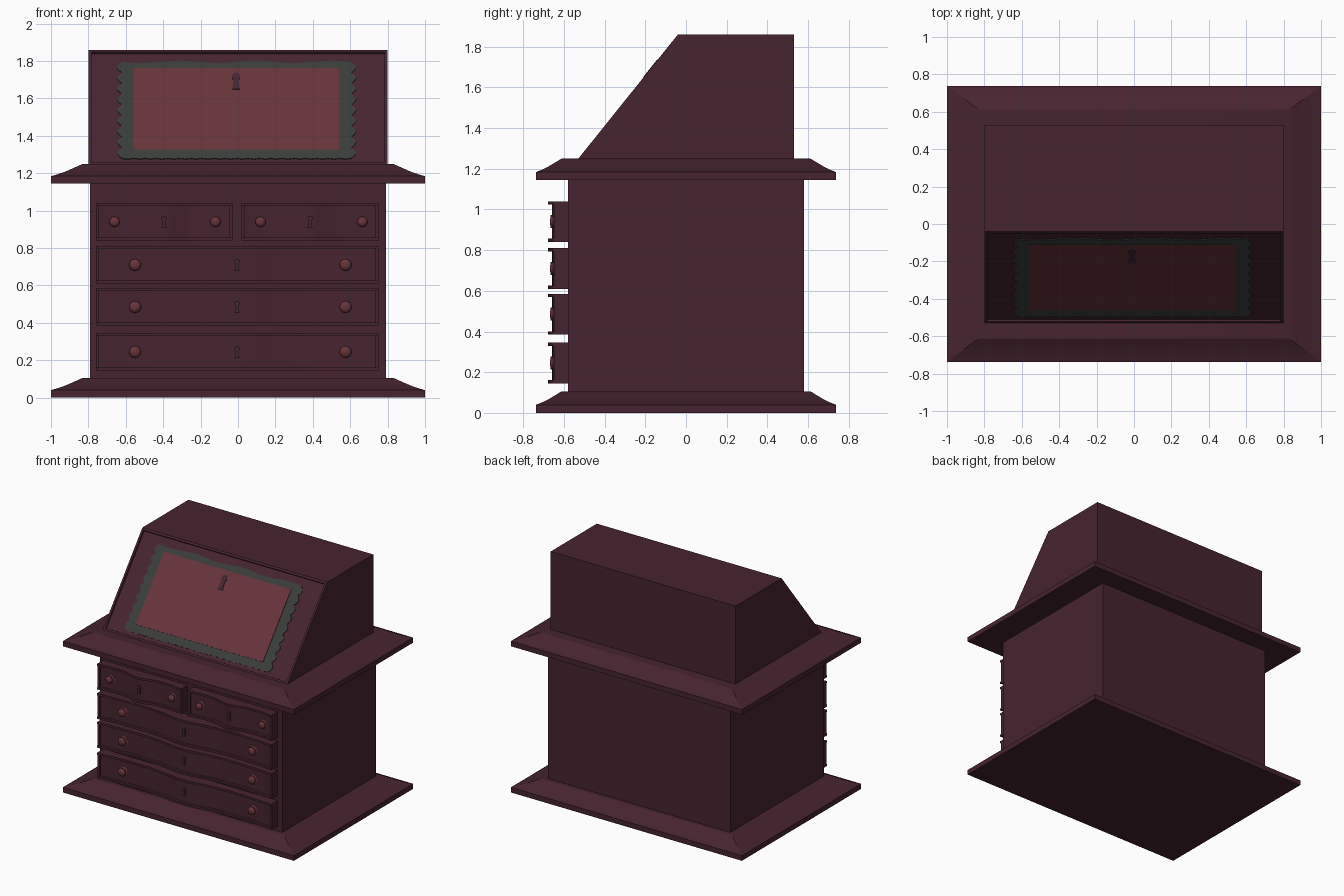
import bpy, bmesh, math
from mathutils import Vector

if "Cube" in bpy.data.objects:
    bpy.data.objects.remove(bpy.data.objects["Cube"])


def material(name, rgb):
    m = bpy.data.materials.new(name)
    m.diffuse_color = (*rgb, 1)
    m.use_nodes = True
    m.node_tree.nodes["Principled BSDF"].inputs["Base Color"].default_value = m.diffuse_color
    return m


WINE = material("dark wine wood", (0.062, 0.0175, 0.029))
RED = material("red leather", (0.135, 0.034, 0.044))
GREEN = material("grey green trim", (0.042, 0.047, 0.042))


def finish(bm, name, mat, smooth=None):
    bmesh.ops.recalc_face_normals(bm, faces=bm.faces)
    me = bpy.data.meshes.new(name)
    bm.to_mesh(me)
    bm.free()
    me.materials.append(mat)
    ob = bpy.data.objects.new(name, me)
    bpy.context.collection.objects.link(ob)
    if smooth:
        bpy.ops.object.select_all(action='DESELECT')
        ob.select_set(True)
        bpy.context.view_layer.objects.active = ob
        bpy.ops.object.shade_smooth_by_angle(angle=math.radians(smooth))
    return ob


def loft(bm, rings):
    """Skin a stack of equal-length closed rings and cap both ends."""
    vs = [[bm.verts.new(p) for p in r] for r in rings]
    n = len(vs[0])
    for a, b in zip(vs, vs[1:]):
        for i in range(n):
            j = (i + 1) % n
            bm.faces.new((a[i], a[j], b[j], b[i]))
    return bm.faces.new(vs[0]), bm.faces.new(vs[-1])


def moulding(name, z):
    """Wide slab whose top edge sweeps inward."""
    rings = []
    for s, h in [(1, 0), (1, .04), (.965, .05), (.92, .066), (.87, .088), (.83, .106)]:
        x, y = s, .737 * s
        rings.append([(-x, -y, z + h), (x, -y, z + h), (x, y, z + h), (-x, y, z + h)])
    bm = bmesh.new()
    loft(bm, rings)
    finish(bm, name, WINE, 25)


moulding("base_plinth", 0)
moulding("middle_cornice", 1.144)

# Chest carcass
bm = bmesh.new()
loft(bm, [[(sx * .79, sy * .58, z) for sx, sy in ((-1, -1), (1, -1), (1, 1), (-1, 1))]
          for z in (.10, 1.15)])
finish(bm, "chest_body", WINE)

# Sloped desk top with recessed lid panel
bm = bmesh.new()
side = [(-.53, 1.249), (-.04, 1.86), (.53, 1.86), (.53, 1.249)]
loft(bm, [[(x, y, z) for y, z in side] for x in (-.8, .8)])
bmesh.ops.recalc_face_normals(bm, faces=bm.faces)
lid = [f for f in bm.faces if f.normal.y < -.5 and f.normal.z > .3]
bmesh.ops.inset_region(bm, faces=lid, thickness=.022, depth=0)
bmesh.ops.inset_region(bm, faces=lid, thickness=.003, depth=-.012)
finish(bm, "desk_top", WINE)

NORMAL = Vector((0, -.61, .49)).normalized()


def on_slope(x, z, off):
    return Vector((x, -.53 + (z - 1.25) * .803, z)) + NORMAL * off


def slope_plate(name, outline, low, high, mat):
    bm = bmesh.new()
    loft(bm, [[on_slope(x, z, o) for x, z in outline] for o in (low, high)])
    finish(bm, name, mat)


# Lid trim with scalloped ends and gently waved long edges
N, Z0, Z1 = 64, 1.285, 1.80
def scallop(t):
    return .025 * abs(math.sin(t * math.pi * 9))
outline = [(.605 + scallop(i / N), Z0 + (Z1 - Z0) * i / N) for i in range(N)]
outline += [(.605 - 1.225 * i / 40, Z1 + .006 * math.sin(i / 40 * math.pi * 6)) for i in range(40)]
outline += [(-.62 - scallop(i / N), Z1 - (Z1 - Z0) * i / N) for i in range(N)]
outline += [(-.62 + 1.225 * i / 40, Z0 - .004 * (i % 2)) for i in range(40)]
slope_plate("lid_trim", outline, -.013, -.007, GREEN)
slope_plate("lid_leather", [(-.56, 1.33), (.54, 1.33), (.54, 1.765), (-.56, 1.765)],
            -.0125, -.003, RED)


def keyhole_outline(cx, cz, r, h):
    """Round head with a flared skirt."""
    pts = [(cx + r * math.cos(math.radians(a)), cz + r * math.sin(math.radians(a)))
           for a in range(-50, 231, 28)]
    return pts + [(cx - r * .9, cz - h), (cx + r * .9, cz - h)]


slope_plate("lid_keyhole", keyhole_outline(-.01, 1.715, .022, .065), -.012, .002, WINE)


# Serpentine drawers: bulge in the middle, hollow on both sides
def front_y(x, x0, x1):
    t = (2 * x - x0 - x1) / (x1 - x0)
    return -.620 - .038 * math.exp(-(t / .27) ** 2) - .018 * t ** 4


def strip(bm, a, b, z0, z1, x0, x1, out, n):
    rings = []
    for i in range(n + 1):
        x = a + (b - a) * i / n
        y = front_y(x, x0, x1) - out
        rings.append([(x, y, z0), (x, y, z1), (x, -.575, z1), (x, -.575, z0)])
    loft(bm, rings)


def knob(name, x, y, z, r):
    bm = bmesh.new()
    rings = []
    for s, d in [(.95, .012), (1.05, 0), (.5, -.004), (.5, -.012), (.85, -.018),
                 (1, -.027), (.85, -.036), (.45, -.043)]:
        rings.append([(x + r * s * math.cos(k * math.tau / 16), y + d,
                       z + r * s * math.sin(k * math.tau / 16)) for k in range(16)])
    loft(bm, rings)
    finish(bm, name, RED, 40)


def drawer(name, x0, x1, z0, z1, knob_xs, r):
    bm = bmesh.new()
    w = .016
    strip(bm, x0 + .002, x1 - .002, z0 + .002, z1 - .002, x0, x1, 0, 40)
    for za, zb in ((z0, z0 + w), (z1 - w, z1)):
        strip(bm, x0, x1, za, zb, x0, x1, .02, 40)
    for xa, xb in ((x0, x0 + w), (x1 - w, x1)):
        strip(bm, xa, xb, z0 + w, z1 - w, x0, x1, .012, 3)
    finish(bm, name, WINE, 35)
    zc, xc = (z0 + z1) / 2, (x0 + x1) / 2
    for i, kx in enumerate(knob_xs):
        knob(f"{name}_knob_{i}", kx, front_y(kx, x0, x1), zc, r)
    bm = bmesh.new()
    y = front_y(xc, x0, x1)
    loft(bm, [[(x, yy, z) for x, z in keyhole_outline(xc, zc + .018, .014, .05)]
              for yy in (y + .006, y - .008)])
    finish(bm, f"{name}_keyhole", WINE)


drawer("top_left_drawer", -.76, -.03, .84, 1.04, (-.66, -.12), .028)
drawer("top_right_drawer", .02, .75, .84, 1.04, (.12, .665), .028)
for name, z0, z1 in (("upper_drawer", .61, .81), ("middle_drawer", .385, .585),
                     ("lower_drawer", .145, .345)):
    drawer(name, -.76, .75, z0, z1, (-.55, .575), .032)
